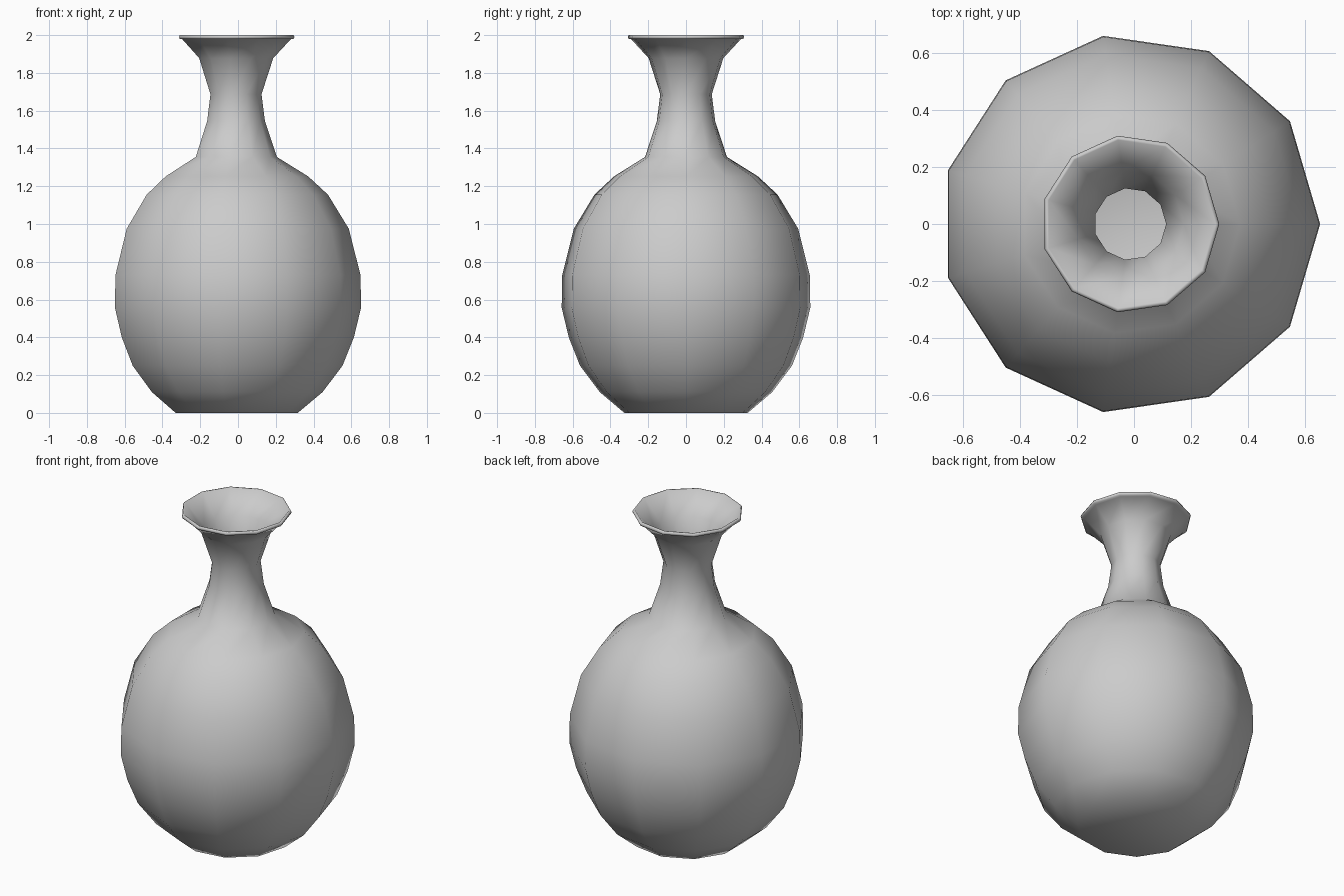
import bpy, bmesh
from math import cos, sin, tau

if "Cube" in bpy.data.objects:
    bpy.data.objects.remove(bpy.data.objects["Cube"])

SIDES = 11
AXIS_X = -0.0135
WALL = 0.012

# Outer profile (radius, height) from foot to lip
outer = [(0.33, 0.0), (0.461, 0.11), (0.567, 0.25), (0.627, 0.40), (0.665, 0.557),
         (0.662, 0.73), (0.60, 0.975), (0.49, 1.155), (0.385, 1.252), (0.219, 1.355),
         (0.156, 1.545), (0.138, 1.687), (0.20, 1.878), (0.293, 1.978)]
# Thin rounded lip
lip = [(0.307, 1.98), (0.312, 1.99), (0.307, 2.0), (0.297, 2.0)]
# Inner wall follows the outer one back down to the floor
inner = [(r - WALL, max(z, WALL)) for r, z in reversed(outer[:-1])]

bm = bmesh.new()


def ring(r, z):
    return [bm.verts.new((AXIS_X + r * cos(tau * i / SIDES), r * sin(tau * i / SIDES), z))
            for i in range(SIDES)]


rings = [ring(r, z) for r, z in outer + lip + inner]
for a, b in zip(rings, rings[1:]):
    for i in range(SIDES):
        j = (i + 1) % SIDES
        bm.faces.new((a[i], a[j], b[j], b[i]))

# Underside and inner floor
bm.faces.new(list(reversed(rings[0])))
bm.faces.new(rings[-1])
bmesh.ops.recalc_face_normals(bm, faces=bm.faces[:])
for f in bm.faces:
    f.smooth = True

mesh = bpy.data.meshes.new("vase")
bm.to_mesh(mesh)
bm.free()
vase = bpy.data.objects.new("vase", mesh)
bpy.context.collection.objects.link(vase)
